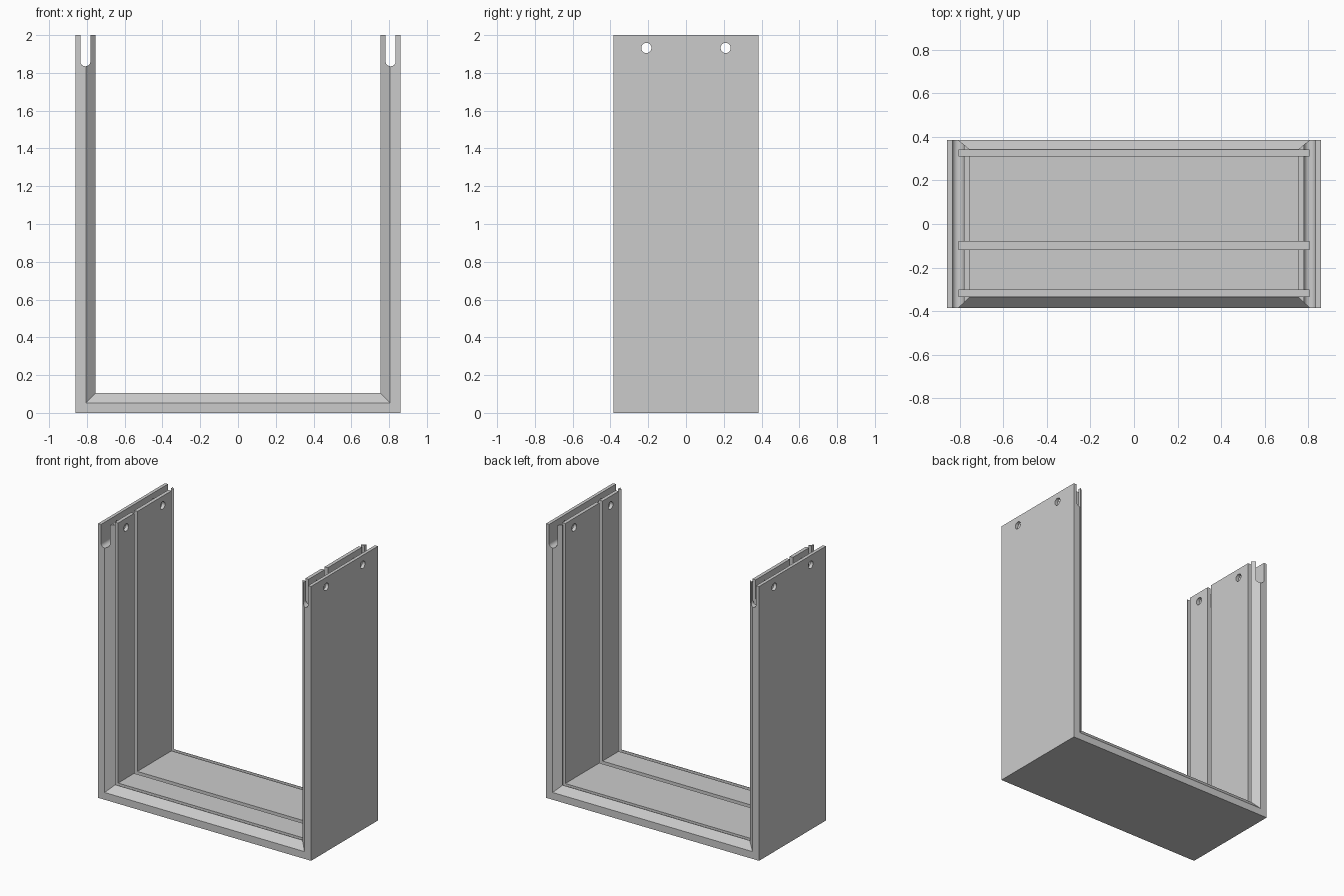
import bpy, bmesh, math

cube = bpy.data.objects.get("Cube")
if cube:
    bpy.data.objects.remove(cube, do_unlink=True)

HALF_W, HALF_D, HEIGHT = 0.859, 0.385, 2.0
FULL, STEP = 0.104, 0.053          # wall thickness, thickness under grooves
GROOVES = [(-0.333, -0.303), (-0.117, -0.081), (0.312, 0.341)]

grey = bpy.data.materials.new("light_grey")
grey.use_nodes = True
grey.diffuse_color = (0.6, 0.6, 0.6, 1)
grey.node_tree.nodes["Principled BSDF"].inputs["Base Color"].default_value = (0.6, 0.6, 0.6, 1)


def loft(name, sections):
    """Closed solid through a list of matching cross-sections."""
    bm = bmesh.new()
    rings = [[bm.verts.new(p) for p in s] for s in sections]
    for a, b in zip(rings, rings[1:]):
        for i in range(len(a)):
            j = (i + 1) % len(a)
            bm.faces.new((a[i], a[j], b[j], b[i]))
    bm.faces.new(rings[0][::-1])
    bm.faces.new(rings[-1])
    bmesh.ops.recalc_face_normals(bm, faces=bm.faces)
    mesh = bpy.data.meshes.new(name)
    bm.to_mesh(mesh)
    bm.free()
    obj = bpy.data.objects.new(name, mesh)
    mesh.materials.append(grey)
    bpy.context.collection.objects.link(obj)
    return obj


# Wall cross-section (depth, thickness): chamfered rims and three grooves
profile = [(-HALF_D, 0), (-HALF_D, STEP), (-0.336, FULL)]
for a, b in GROOVES:
    profile += [(a, FULL), (a, STEP), (b, STEP), (b, FULL)]
profile += [(0.343, FULL), (HALF_D, STEP), (HALF_D, 0)]

# Sweep down one post, across the base with mitred corners, up the other
frame = loft("grooved_frame", [
    [(side * (HALF_W - t), y, HEIGHT if top else t) for y, t in profile]
    for side, top in ((-1, True), (-1, False), (1, False), (1, True))])

# Round-bottomed slots in the tops of both posts
cutters = []
radius = 0.027
for side in (-1, 1):
    cx, cz = side * 0.808, 1.862
    arc = [math.pi + math.pi * i / 24 for i in range(25)]
    outline = [(cx + radius * math.cos(a), cz + radius * math.sin(a)) for a in arc]
    outline += [(cx + radius, 2.1), (cx - radius, 2.1)]
    cutters.append(loft("slot_cutter", [[(x, y, z) for x, z in outline] for y in (-0.5, 0.5)]))

# Two pin holes running through both posts
circle = [math.tau * i / 32 for i in range(32)]
for cy in (-0.21, 0.21):
    cutters.append(loft("pin_hole_cutter", [
        [(x, cy + radius * math.cos(a), 1.932 + radius * math.sin(a)) for a in circle]
        for x in (-1, 1)]))

bpy.ops.object.select_all(action='DESELECT')
bpy.context.view_layer.objects.active = frame
frame.select_set(True)
for cutter in cutters:
    cutter.hide_render = True
    mod = frame.modifiers.new("cut", 'BOOLEAN')
    mod.operation = 'DIFFERENCE'
    mod.solver = 'EXACT'
    mod.object = cutter
    bpy.ops.object.modifier_apply(modifier=mod.name)
    bpy.data.objects.remove(cutter, do_unlink=True)

bpy.ops.object.shade_smooth_by_angle(angle=math.radians(30))
